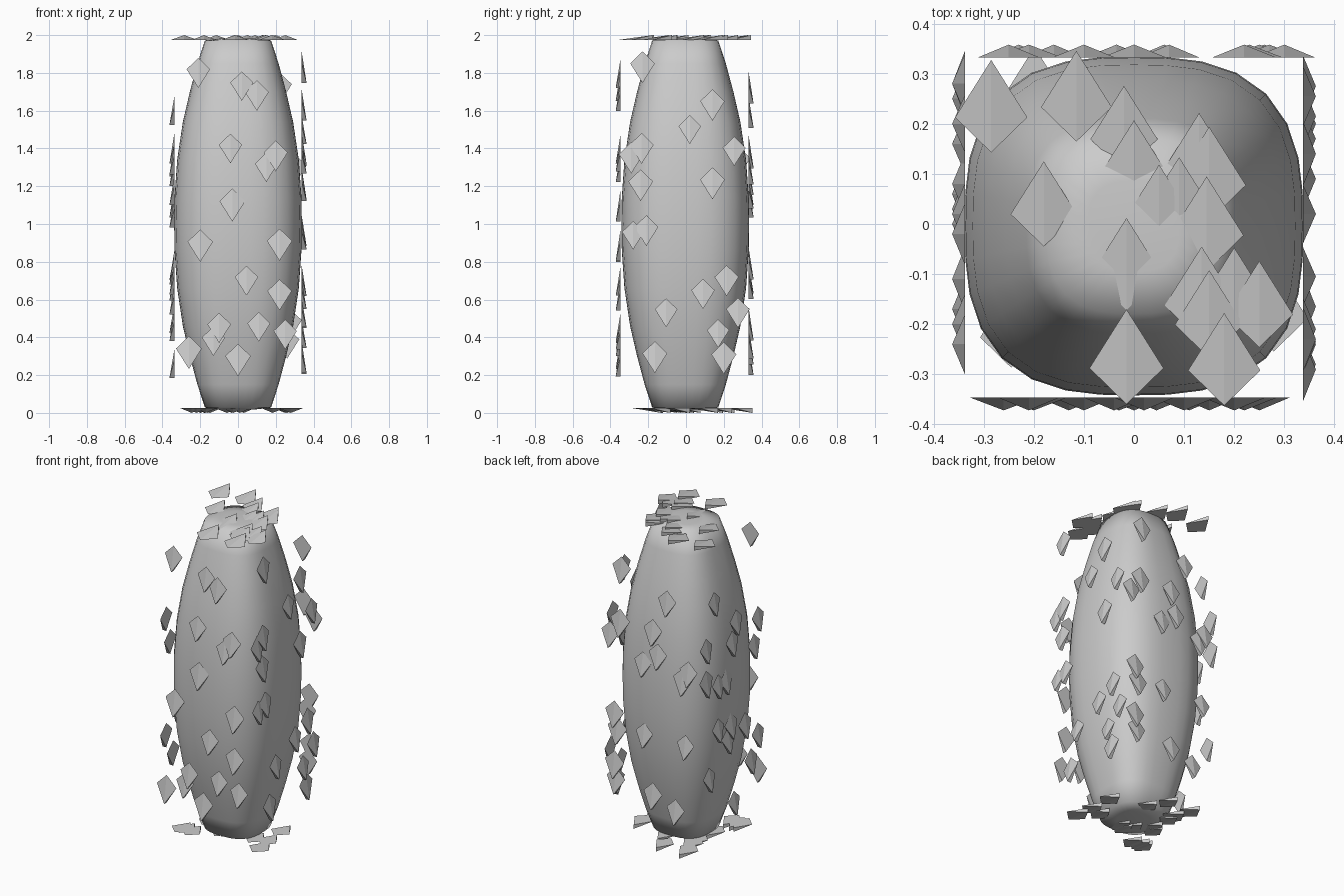
import bpy, bmesh, random
from math import cos, sin, pi, copysign
from mathutils import Vector as V

if "Cube" in bpy.data.objects:
    bpy.data.objects.remove(bpy.data.objects["Cube"])

random.seed(4)


def finish(name, bm, smooth):
    bmesh.ops.recalc_face_normals(bm, faces=bm.faces)
    me = bpy.data.meshes.new(name)
    bm.to_mesh(me)
    bm.free()
    for p in me.polygons:
        p.use_smooth = smooth
    ob = bpy.data.objects.new(name, me)
    bpy.context.collection.objects.link(ob)
    return ob


# Body: rounded-square barrel, (half width, height from middle), mirrored in z
half = [(.09, .982), (.175, .972), (.215, .85), (.255, .70), (.292, .54), (.322, .34), (.336, .14)]
profile = [(r, 1 - h) for r, h in half] + [(.338, 1.0)] + [(r, 1 + h) for r, h in reversed(half)]
SIDES = 32


def squircle(r, z, n=2.8):
    pts = []
    for i in range(SIDES):
        c, s = cos(2 * pi * i / SIDES), sin(2 * pi * i / SIDES)
        k = r / (abs(c) ** n + abs(s) ** n) ** (1 / n)
        pts.append((c * k, s * k - .004, z))
    return pts


bm = bmesh.new()
rings = [[bm.verts.new(p) for p in squircle(r, z)] for r, z in profile]
for a, b in zip(rings, rings[1:]):
    for i in range(SIDES):
        j = (i + 1) % SIDES
        bm.faces.new((a[i], a[j], b[j], b[i]))
for ring in (rings[0], rings[-1]):
    bm.faces.new(ring)
finish("body", bm, True)


# Scales: ridged kites lying on the six sides of the bounding box
def scales(name, spots, origin, right, up, tip, normal, length):
    """spots are (right, up) positions; tip points to the flat end of each kite."""
    o, right, up, tip, nor = map(V, (origin, right, up, tip, normal))
    bm = bmesh.new()
    for u, v in spots:
        ln = length * random.uniform(.93, 1.07)
        c = o + right * u + up * v
        flat = bm.verts.new(c + tip * ln * .5)
        w1 = bm.verts.new(c + tip * ln * .12 - right * ln * .39)
        w2 = bm.verts.new(c + tip * ln * .12 + right * ln * .39)
        low = bm.verts.new(c - tip * ln * .5)
        high = bm.verts.new(c - tip * ln * .5 + nor * .026)
        for f in ((flat, w1, high), (flat, high, w2), (w1, low, high),
                  (w2, high, low), (flat, w2, low, w1)):
            bm.faces.new(f)
    finish(name, bm, False)


X, Y, Z = (1, 0, 0), (0, 1, 0), (0, 0, 1)
NX, NY, NZ = (-1, 0, 0), (0, -1, 0), (0, 0, -1)

front = [(-.21, 1.8), (.02, 1.73), (.1, 1.68), (-.04, 1.4), (.15, 1.3), (.2, 1.36),
         (-.03, 1.1), (-.2, .885), (.22, .89), (.045, .7), (.22, .625), (-.1, .45),
         (-.13, .38), (.11, .455), (.25, .415), (-.26, .32), (0, .28)]
scales("front_scales", front, (0, -.346, 0), X, Z, Z, NY, .165)

right_side = [(-.23, 1.83), (.14, 1.63), (.02, 1.5), (.255, 1.385), (-.235, 1.4),
              (-.29, 1.35), (-.24, 1.205), (.14, 1.215), (-.28, .94), (-.21, .965),
              (.215, .7), (.09, .63), (-.105, .53), (.275, .53), (.17, .42), (.2, .29),
              (-.165, .295)]
scales("right_scales", right_side, (.337, 0, 0), Y, Z, Z, X, .16)

back = [(.22, 1.72), (.3, 1.29), (.23, 1.38), (.27, .79), (.25, .69), (.27, .47), (.26, .37),
        (-.1, 1.59), (0, 1.38), (-.035, 1.235), (.07, 1.16), (-.25, 1.18), (-.21, 1.12),
        (.06, .71), (-.23, .71), (0, .34), (-.16, .28)]
scales("back_scales", back, (0, .332, 0), X, Z, Z, Y, .165)

left_side = [(-.02, 1.4), (.02, 1.28), (.28, 1.33), (.28, 1.12), (.16, 1.06), (.08, 1.06),
             (.16, .78), (.03, .76), (-.24, 1.34), (-.2, 1.18), (-.11, .71), (-.24, .6),
             (-.17, .46), (.06, .68), (0, .26), (.2, 1.6), (.25, .5)]
scales("left_scales", left_side, (-.337, 0, 0), Y, Z, Z, NX, .16)

top = [(-.285, .235), (-.115, .255), (-.02, .19), (0, .12), (-.18, .04), (.05, .03),
       (.09, .05), (.13, .13), (.15, .1), (.145, 0), (-.015, -.08), (.135, -.14),
       (.2, -.13), (.25, -.16), (-.015, -.265), (.18, -.27), (.15, -.18)]
scales("top_scales", top, (0, 0, 1.974), X, Y, NY, Z, .178)

bottom = [(random.uniform(-.25, .28), random.uniform(-.23, .28)) for _ in range(17)]
scales("bottom_scales", bottom, (0, 0, .026), X, Y, NY, NZ, .165)
